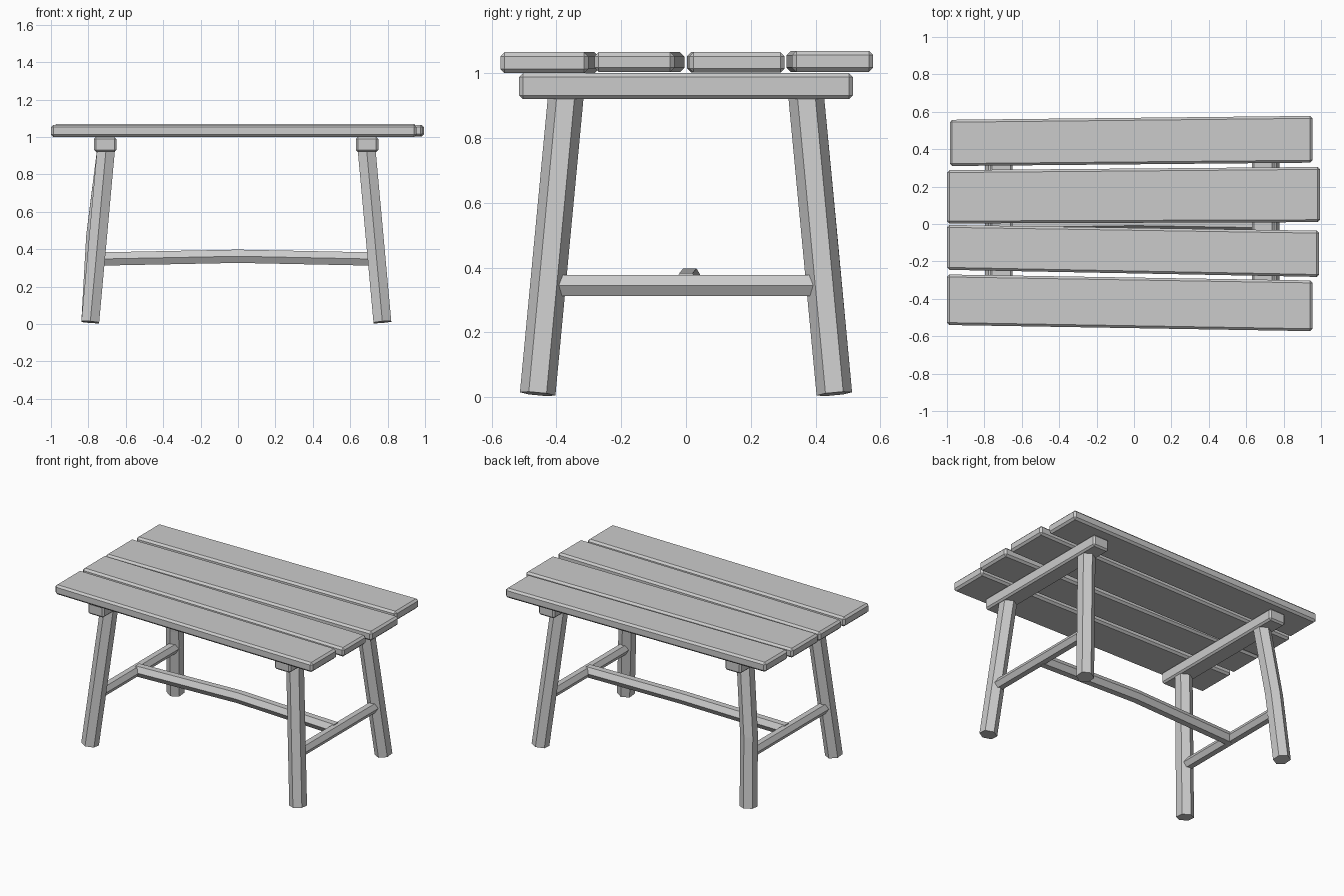
import bpy, bmesh, math
from mathutils import Vector

if "Cube" in bpy.data.objects:
    bpy.data.objects.remove(bpy.data.objects["Cube"])


def finish(bm, name, bevel=0.0):
    if bevel:
        bmesh.ops.bevel(bm, geom=bm.edges[:], offset=bevel, segments=1,
                        affect='EDGES', profile=0.5)
    bmesh.ops.recalc_face_normals(bm, faces=bm.faces[:])
    me = bpy.data.meshes.new(name)
    bm.to_mesh(me)
    bm.free()
    ob = bpy.data.objects.new(name, me)
    bpy.context.collection.objects.link(ob)
    return ob


def board(name, corners, z0, z1, bevel):
    """Quad outline extruded between two heights, with chamfered edges."""
    bm = bmesh.new()
    face = bm.faces.new([bm.verts.new((x, y, z0)) for x, y in corners])
    new = bmesh.ops.extrude_face_region(bm, geom=[face])["geom"]
    bmesh.ops.translate(bm, vec=(0, 0, z1 - z0),
                        verts=[v for v in new if isinstance(v, bmesh.types.BMVert)])
    return finish(bm, name, bevel)


def hex_pole(name, path, r, corner):
    """Six-sided pole along a path; 'corner' is the way one edge points."""
    pts = [Vector(p) for p in path]
    bm = bmesh.new()
    rings = []
    for i, p in enumerate(pts):
        d = (pts[min(i + 1, len(pts) - 1)] - pts[max(i - 1, 0)]).normalized()
        u = Vector(corner)
        u = (u - d * u.dot(d)).normalized()
        w = d.cross(u)
        rings.append([bm.verts.new(p + r * (u * math.cos(k * math.pi / 3)
                                            + w * math.sin(k * math.pi / 3)))
                      for k in range(6)])
    for a, b in zip(rings, rings[1:]):
        for k in range(6):
            bm.faces.new((a[k], a[(k + 1) % 6], b[(k + 1) % 6], b[k]))
    bm.faces.new(rings[0])
    bm.faces.new(rings[-1])
    return finish(bm, name)


# Table top planks: x left, x right, left y range, right y range, z range
planks = [
    (-1.00, 0.955, (-0.54, -0.27), (-0.573, -0.302), 1.000, 1.065),
    (-1.00, 0.99, (-0.245, -0.005), (-0.283, -0.036), 1.004, 1.065),
    (-1.00, 0.995, (0.003, 0.288), (0.01, 0.305), 1.002, 1.065),
    (-0.985, 0.955, (0.31, 0.557), (0.328, 0.578), 1.004, 1.069),
]
for i, (xl, xr, l, r, z0, z1) in enumerate(planks):
    board(f"plank_{i + 1}", [(xl, l[0]), (xr, r[0]), (xr, r[1]), (xl, l[1])],
          z0, z1, 0.013)

# Both ends: cross beam, splayed legs, side stretcher
for side, beam_x, foot_x, top_x, mid_x in (("left", -0.71, -0.79, -0.705, -0.76),
                                           ("right", 0.69, 0.772, 0.687, 0.741)):
    a, b = beam_x - 0.06, beam_x + 0.06
    board(f"{side}_cross_beam", [(a, -0.515), (b, -0.515), (b, 0.515), (a, 0.515)],
          0.92, 1.0, 0.011)
    for place, s in (("front", -1), ("back", 1)):
        path = [(foot_x, s * 0.458, 0.01), (top_x, s * 0.37, 0.94)]
        if side == "left" and s > 0:
            # this leg is slightly crooked
            path.insert(1, (-0.764, 0.415, 0.47))
        hex_pole(f"{place}_{side}_leg", path, 0.055, (0, 1, 0))
    hex_pole(f"{side}_stretcher", [(mid_x, -0.425, 0.345), (mid_x, 0.425, 0.345)],
             0.037, (1, 0, 0))

# Long arched stretcher
hex_pole("long_stretcher", [(-0.755, 0, 0.347), (0, 0.012, 0.362), (0.735, 0, 0.347)],
         0.041, (0, 1, 0))
